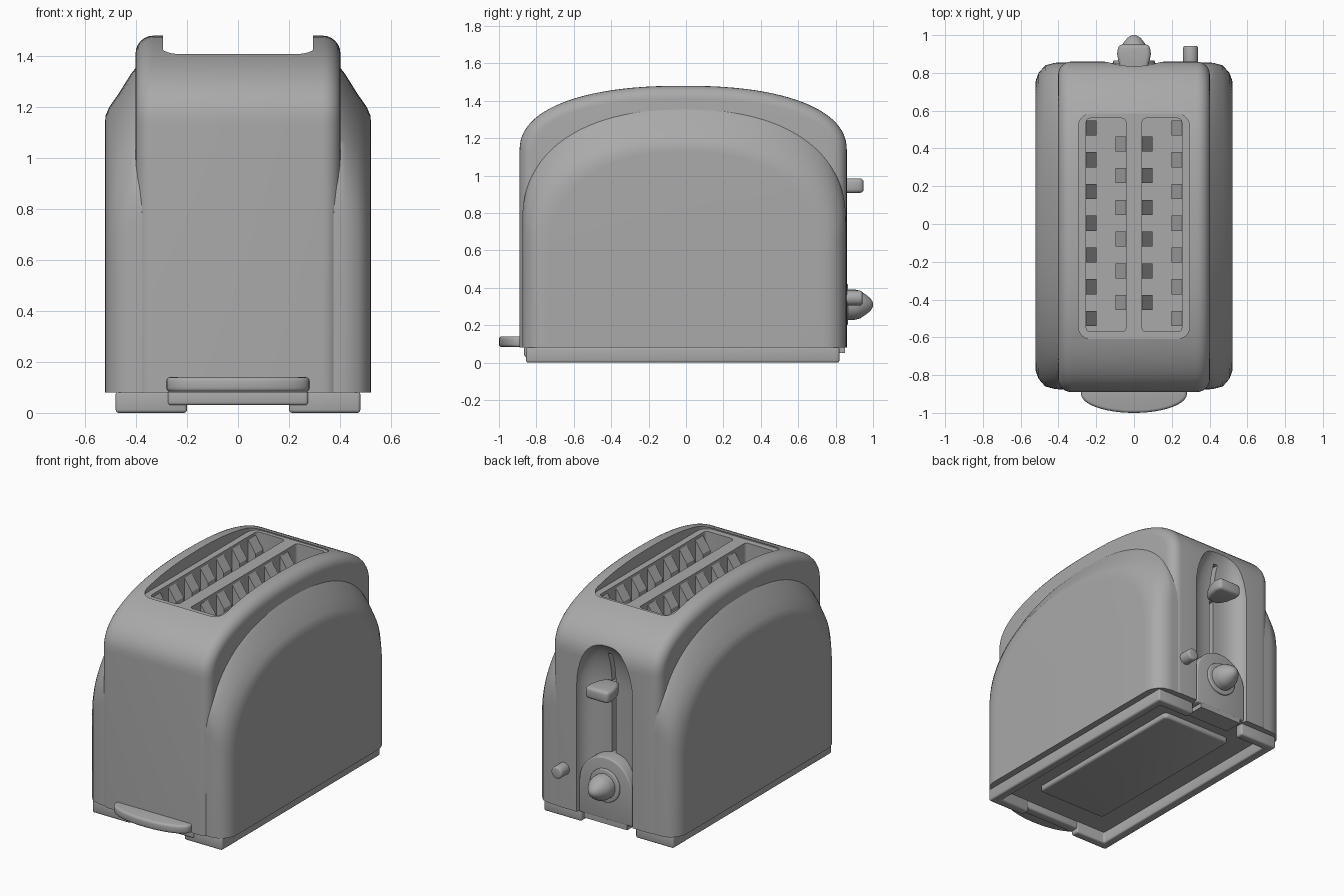
import bpy
import bmesh
from math import sin, cos, pi, sqrt, copysign
from mathutils import Vector

if "Cube" in bpy.data.objects:
    bpy.data.objects.remove(bpy.data.objects["Cube"], do_unlink=True)

grey = bpy.data.materials.new("plain_grey")
grey.use_nodes = True
GREY = (0.4, 0.4, 0.4, 1)
grey.diffuse_color = GREY
grey.node_tree.nodes["Principled BSDF"].inputs["Base Color"].default_value = GREY


def smooth(obj):
    bpy.ops.object.select_all(action="DESELECT")
    obj.select_set(True)
    bpy.context.view_layer.objects.active = obj
    bpy.ops.object.shade_smooth_by_angle(angle=0.6)


def loft(name, rings, bevel=0.0):
    """Skin a list of closed rings and cap both ends."""
    bm = bmesh.new()
    loops = [[bm.verts.new(p) for p in ring] for ring in rings]
    for a, b in zip(loops, loops[1:]):
        for i in range(len(a)):
            j = (i + 1) % len(a)
            bm.faces.new((a[i], a[j], b[j], b[i]))
    bm.faces.new(loops[0])
    bm.faces.new(loops[-1])
    bmesh.ops.recalc_face_normals(bm, faces=bm.faces)
    if bevel:
        sharp = [e for e in bm.edges if e.calc_face_angle(0) > 0.6]
        bmesh.ops.bevel(bm, geom=sharp, offset=bevel, segments=3,
                        profile=0.5, affect="EDGES", clamp_overlap=True)
    mesh = bpy.data.meshes.new(name)
    bm.to_mesh(mesh)
    bm.free()
    mesh.materials.append(grey)
    obj = bpy.data.objects.new(name, mesh)
    bpy.context.collection.objects.link(obj)
    smooth(obj)
    return obj


def prism(name, outline, low, high, bevel=0.0, axis="z"):
    """Extrude an outline along z (xy outline) or along y (xz outline)."""
    if axis == "z":
        rings = [[Vector((u, v, d)) for u, v in outline] for d in (low, high)]
    else:
        rings = [[Vector((u, d, v)) for u, v in outline] for d in (low, high)]
    return loft(name, rings, bevel)


def box(name, x0, x1, y0, y1, z0, z1, bevel=0.0):
    return prism(name, [(x0, y0), (x1, y0), (x1, y1), (x0, y1)], z0, z1, bevel)


def lathe(name, x, z, profile, bevel=0.0, steps=32):
    """Turn (radius, y) pairs round an axis along y."""
    rings = [[Vector((x + r * cos(2 * pi * i / steps), y, z + r * sin(2 * pi * i / steps)))
              for i in range(steps)] for r, y in profile]
    return loft(name, rings, bevel)


def rounded_rect(x0, x1, y0, y1, r, steps=8):
    pts = []
    corners = [(x1 - r, y1 - r), (x0 + r, y1 - r), (x0 + r, y0 + r), (x1 - r, y0 + r)]
    for k, (cx, cy) in enumerate(corners):
        for i in range(steps + 1):
            a = pi / 2 * (k + i / steps)
            pts.append((cx + r * cos(a), cy + r * sin(a)))
    return pts


def arch(x, half, shoulder, top, centre, steps=48, power=2.3):
    """Upright sides with a super-elliptic crown, in the plane at x."""
    ring = [Vector((x, centre - half, 0.08))]
    for i in range(steps + 1):
        a = pi * i / steps
        c, s = cos(a), abs(sin(a))
        ring.append(Vector((x, centre - half * copysign(abs(c) ** (2 / power), c),
                            shoulder + (top - shoulder) * s ** (2 / power))))
    ring.append(Vector((x, centre + half, 0.08)))
    return ring


def cut(target, cutter):
    mod = target.modifiers.new("cut", "BOOLEAN")
    mod.operation = "DIFFERENCE"
    mod.solver = "EXACT"
    mod.object = cutter
    bpy.context.view_layer.objects.active = target
    bpy.ops.object.modifier_apply(modifier=mod.name)
    bpy.data.objects.remove(cutter, do_unlink=True)


# Central shell with rounded arch edges
R = 0.07
side = [(0.402 - R + R * sin(a), R * (1 - cos(a))) for a in [pi / 2 * i / 6 for i in range(7)]]
stations = [(-x, d) for x, d in reversed(side)] + side
shell = loft("shell", [arch(x, 0.875 - d, 1.13, 1.48 - d, -0.015) for x, d in stations])

# Sunken top and the two bread slots
cut(shell, prism("top_cutter", rounded_rect(-0.295, 0.295, -0.61, 0.585, 0.07), 1.4, 1.7))
for s in (-1, 1):
    x0, x1 = sorted((s * 0.043, s * 0.253))
    cut(shell, prism("slot_cutter", rounded_rect(x0, x1, -0.57, 0.56, 0.02, 3), 0.35, 1.6))

# Lever channel in the back, closing to a rounded tip
rings = []
levels = [(0, 1)] + [(0.93 + 0.34 * t, sqrt(1 - t * t))
                     for t in [sin(pi / 2 * i / 10) for i in range(10)]]
for z, k in levels:
    ring = []
    for i in range(40):
        c, s = cos(2 * pi * i / 40), sin(2 * pi * i / 40)
        ring.append(Vector((0.21 * k * copysign(abs(c) ** 0.75, c),
                            0.9 + 0.14 * k * copysign(abs(s) ** 0.75, s), z)))
    rings.append(ring)
cut(shell, loft("channel_cutter", rings))
cut(shell, box("lever_slot_cutter", -0.015, 0.015, 0.68, 0.85, 0.4, 1.17))
smooth(shell)

# Bulging side panels
sections = [(0.3, 0.865, 0.75, 1.355), (0.4, 0.865, 0.75, 1.355), (0.42, 0.863, 0.73, 1.33),
            (0.47, 0.85, 0.68, 1.25), (0.505, 0.81, 0.63, 1.2),
            (0.52, 0.77, 0.58, 1.165), (0.522, 0.73, 0.55, 1.13)]
for s, word in ((1, "left"), (-1, "right")):
    loft(word + "_side_panel", [arch(s * x, h, sh, t, -0.01) for x, h, sh, t in sections])

    # C-shaped foot rail under each side
    foot = [(0.2, -0.855), (0.48, -0.855), (0.48, 0.82), (0.2, 0.82),
            (0.2, 0.76), (0.42, 0.76), (0.42, -0.795), (0.2, -0.795)]
    prism(word + "_foot_rail", [(s * x, y) for x, y in foot], 0, 0.085, 0.012)

    # Bread guides along both walls of the slot, with sloping lead-in tops
    for wall, inward, shift in ((0.253, -1, 0), (0.043, 1, 0.084)):
        for k in range(7 if shift == 0 else 6):
            y = -0.5 + shift + 0.168 * k
            rib = [(wall, 1.38), (wall + inward * 0.055, 1.3),
                   (wall + inward * 0.055, 0.36), (wall, 0.36)]
            prism(word + "_bread_guide", [(s * x, z) for x, z in rib],
                  y - 0.04, y + 0.04, axis="y")

# Crumb tray: underside panel, front edge and curved pull lip
prism("crumb_tray_panel", rounded_rect(-0.26, 0.26, -0.62, 0.62, 0.03, 4), 0.045, 0.09, 0.015)
box("crumb_tray_front", -0.275, 0.275, -0.865, -0.8, 0.03, 0.09, 0.012)
lip = [(0.28, -0.8), (-0.28, -0.8)]
lip += [(-0.28 * cos(pi * i / 24), -0.9 - 0.1 * sin(pi * i / 24)) for i in range(25)]
prism("crumb_tray_lip", lip, 0.083, 0.14, 0.015)
box("back_base_strip", -0.16, 0.16, 0.72, 0.85, 0.05, 0.09)

# Control boss, dial and button on the back
boss = [(0.195, 0.08)] + [(0.195 * cos(pi * i / 24), 0.3 + 0.195 * sin(pi * i / 24))
                          for i in range(25)] + [(-0.195, 0.08)]
prism("control_boss", boss, 0.7, 0.852, 0.01, axis="y")
lathe("dial_ring", 0, 0.31, [(0.11, 0.8), (0.11, 0.866)], 0.006)
lathe("dial", 0, 0.31, [(0.082, 0.84), (0.082, 0.9), (0.074, 0.93), (0.055, 0.96),
                        (0.035, 0.985), (0.015, 0.998), (0.004, 1.0)])
lathe("cancel_button", 0.3, 0.345, [(0.04, 0.82), (0.04, 0.943)], 0.012)

# Push-down lever
lever = [(0.045, 0.77), (0.075, 0.83), (0.09, 0.9), (0.082, 0.95)]
lever = lever + [(-x, y) for x, y in reversed(lever)]
prism("push_lever", lever, 0.907, 0.985, 0.02)
box("lever_stem", -0.012, 0.012, 0.7, 0.8, 0.92, 0.97)
